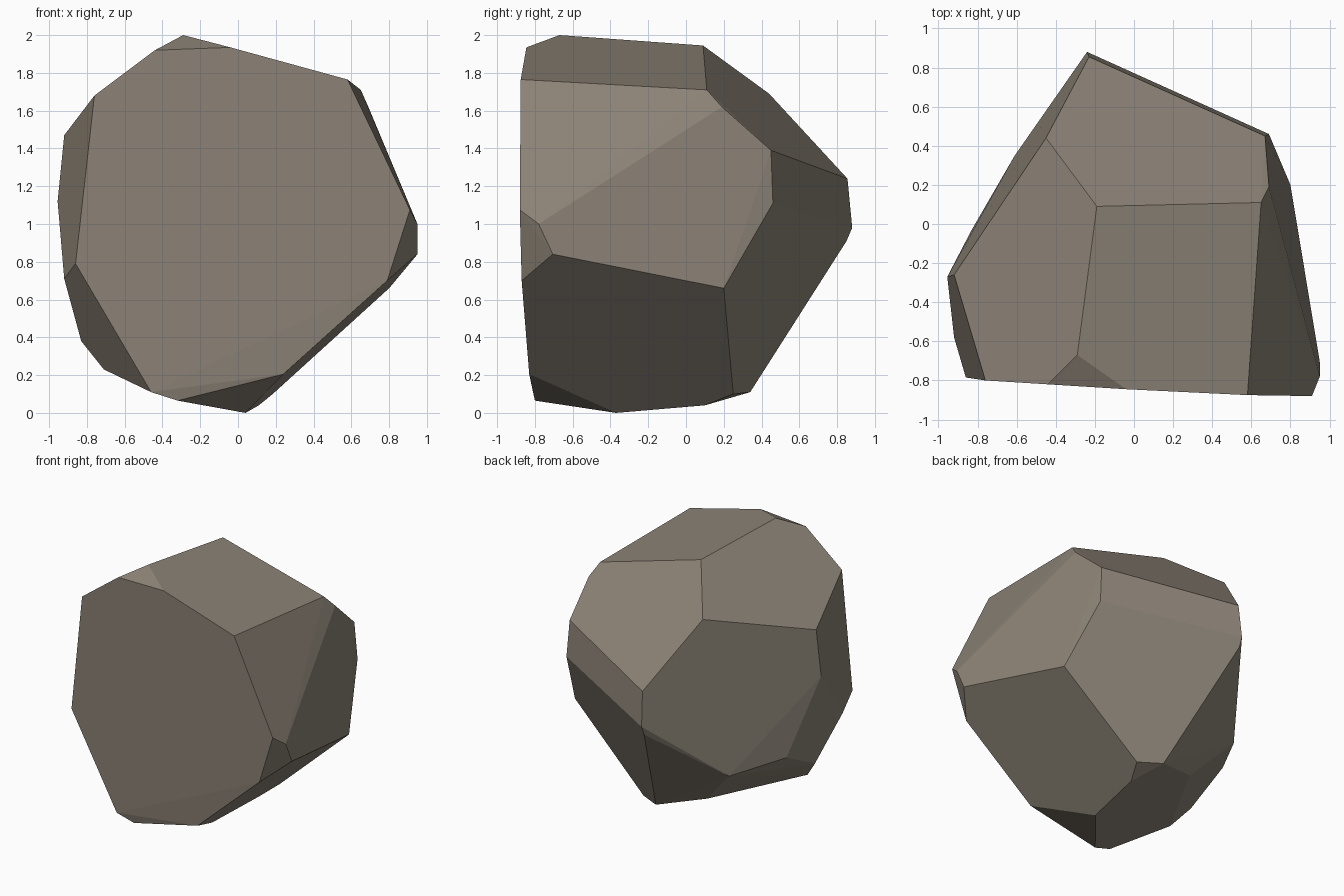
import bpy, bmesh, math

# Corner points of the faceted boulder, grouped by region
CORNERS = [
    # crown
    (-.29, -.67, 2.0), (-.44, -.82, 1.92), (-.04, -.845, 1.935), (.58, -.875, 1.765),
    (.65, .11, 1.71), (.69, .19, 1.62), (-.19, .09, 1.945), (-.45, .44, 1.69),
    # left side
    (-.76, -.80, 1.68), (-.92, -.26, 1.47), (-.955, -.27, 1.12), (-.86, -.785, .79),
    (-.92, -.58, .71), (-.83, -.03, .555), (-.83, -.375, .38), (-.71, -.455, .23),
    # back
    (.67, .45, 1.39), (.69, .46, 1.11), (-.23, .855, 1.24), (-.24, .88, .98),
    (-.24, .85, .91), (-.61, .35, .50),
    # right side
    (.91, -.88, 1.075), (.95, -.78, 1.0), (.95, -.705, .84), (.79, -.87, .70),
    (.80, .20, .66),
    # underside
    (.24, -.83, .205), (-.32, -.80, .065), (-.46, -.81, .11), (.04, -.37, 0),
    (.11, .10, .04), (.184, .25, .10), (.017, .34, .11), (-.33, .21, .20),
]

# Wrap the corners in a hull and merge coplanar triangles into flat facets
bm = bmesh.new()
for p in CORNERS:
    bm.verts.new(p)
bmesh.ops.convex_hull(bm, input=bm.verts[:])
bmesh.ops.dissolve_limit(bm, angle_limit=math.radians(2.5),
                         verts=bm.verts[:], edges=bm.edges[:])
bmesh.ops.recalc_face_normals(bm, faces=bm.faces[:])

mesh = bpy.data.meshes.new("boulder")
bm.to_mesh(mesh)
bm.free()

# Single warm grey stone colour
stone = bpy.data.materials.new("warm_grey_stone")
stone.diffuse_color = (0.26, 0.225, 0.18, 1)
mesh.materials.append(stone)

boulder = bpy.data.objects.new("boulder", mesh)
bpy.context.collection.objects.link(boulder)
